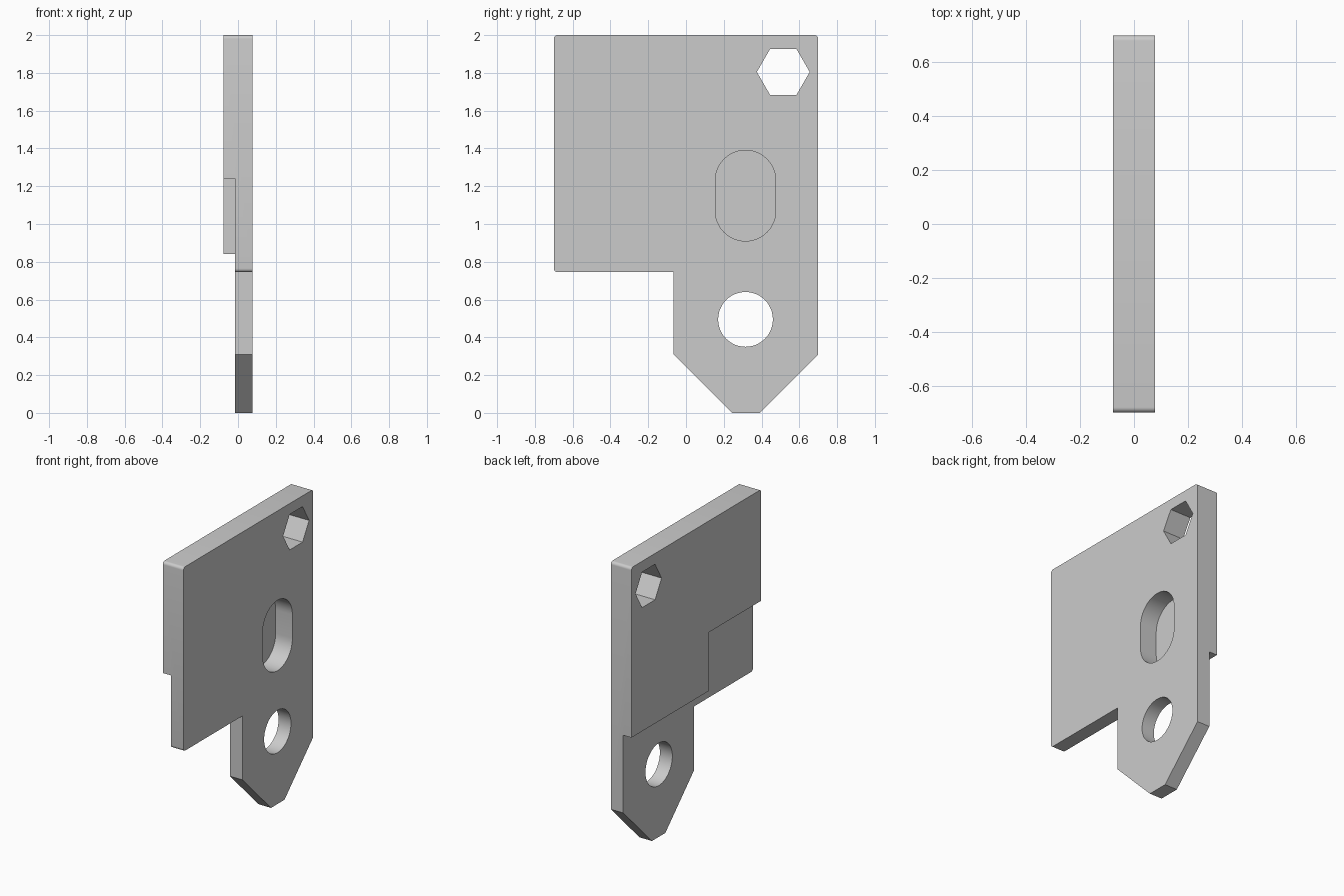
import bpy
import bmesh
from math import cos, sin, pi, radians

cube = bpy.data.objects.get("Cube")
if cube:
    bpy.data.objects.remove(cube, do_unlink=True)

grey = bpy.data.materials.new("light grey")
grey.use_nodes = True
colour = (0.6, 0.6, 0.6, 1)
grey.diffuse_color = colour
grey.node_tree.nodes["Principled BSDF"].inputs["Base Color"].default_value = colour

BACK, STEP, FLOOR, FACE = -0.078, -0.016, -0.048, 0.078


def arc(y, z, r, start, end, steps):
    """Points on an arc in the y-z plane, angles in degrees."""
    angles = [radians(start + (end - start) * i / steps) for i in range(steps + 1)]
    return [(y + r * cos(a), z + r * sin(a)) for a in angles]


def prism(name, outline, x0, x1):
    """Extrude a y-z outline along x."""
    bm = bmesh.new()
    face = bm.faces.new([bm.verts.new((x0, y, z)) for y, z in outline])
    grown = bmesh.ops.extrude_face_region(bm, geom=[face])["geom"]
    verts = [g for g in grown if isinstance(g, bmesh.types.BMVert)]
    bmesh.ops.translate(bm, verts=verts, vec=(x1 - x0, 0, 0))
    bmesh.ops.recalc_face_normals(bm, faces=bm.faces)
    mesh = bpy.data.meshes.new(name)
    bm.to_mesh(mesh)
    bm.free()
    mesh.materials.append(grey)
    obj = bpy.data.objects.new(name, mesh)
    bpy.context.collection.objects.link(obj)
    return obj


# Plate outline: three rounded corners and a chamfered tongue
r = 0.02
outline = (
    arc(0.7 - r, 2 - r, r, 0, 90, 6)
    + arc(-0.7 + r, 2 - r, r, 90, 180, 6)
    + arc(-0.7 + r, 0.745 + r, r, 180, 270, 6)
    + [(-0.065, 0.745), (-0.065, 0.31), (0.245, 0), (0.39, 0), (0.7, 0.31)]
)
plate = prism("bracket_plate", outline, BACK, FACE)

# Cutters: stepped back recess, round hole, blind slot, hexagonal hole
recess = [(-1, 1.24), (-0.135, 1.24), (-0.135, 0.84), (1, 0.84), (1, -1), (-1, -1)]
slot = arc(0.315, 1.23, 0.16, 0, 180, 24) + arc(0.315, 1.07, 0.16, 180, 360, 24)
cutters = [
    prism("recess_cutter", recess, -0.3, STEP),
    prism("hole_cutter", arc(0.315, 0.495, 0.145, 0, 360, 48)[:-1], -0.3, 0.3),
    prism("slot_cutter", slot, FLOOR, 0.3),
    prism("hexagon_cutter", arc(0.515, 1.805, 0.14, 0, 360, 6)[:-1], -0.3, 0.3),
]

bpy.ops.object.select_all(action="DESELECT")
plate.select_set(True)
bpy.context.view_layer.objects.active = plate
for cutter in cutters:
    cutter.hide_render = True
    mod = plate.modifiers.new(cutter.name, "BOOLEAN")
    mod.operation = "DIFFERENCE"
    mod.solver = "EXACT"
    mod.object = cutter
    bpy.ops.object.modifier_apply(modifier=mod.name)
    bpy.data.objects.remove(cutter, do_unlink=True)

bpy.ops.object.shade_smooth_by_angle(angle=radians(30))
